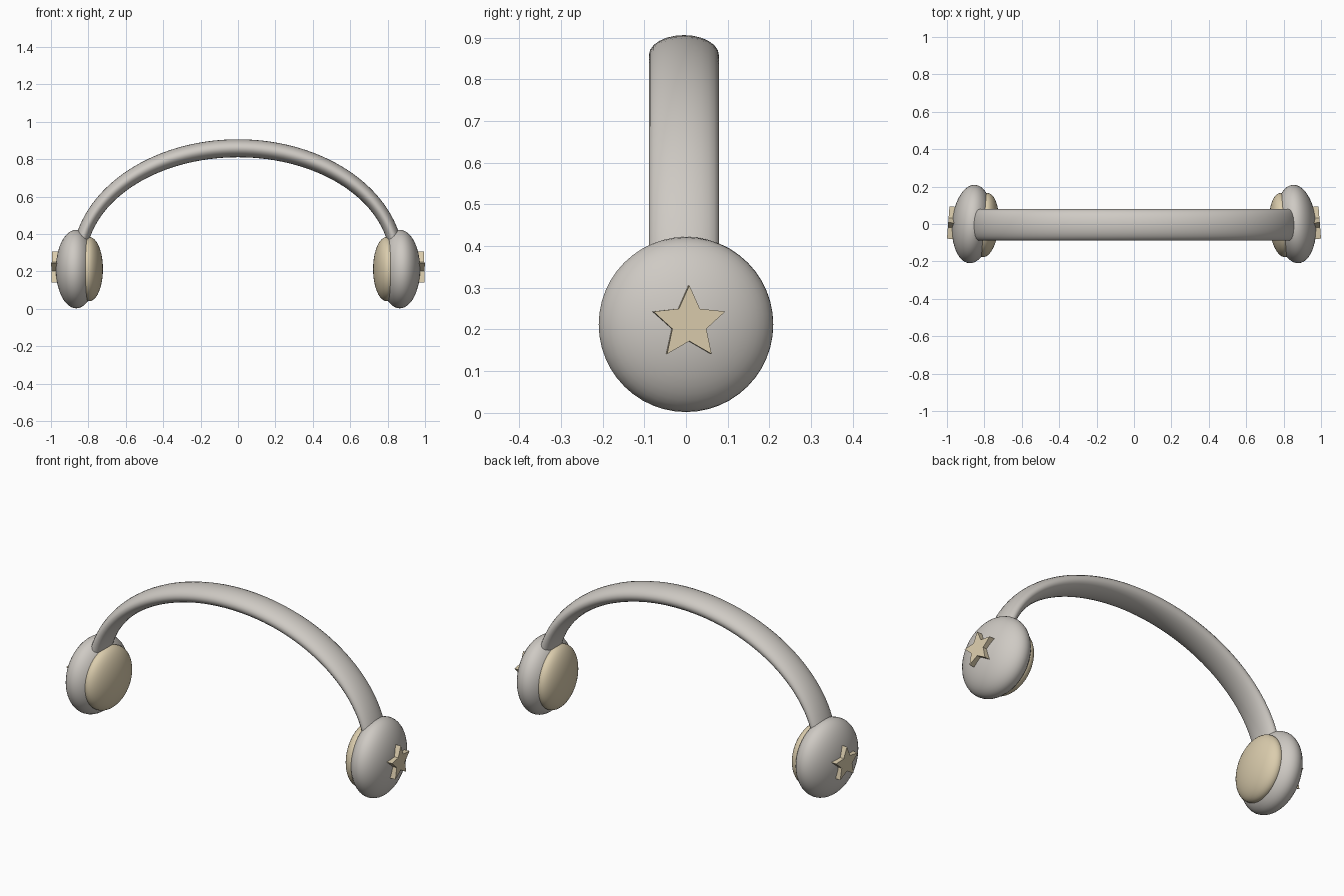
import bpy, bmesh, math
from mathutils import Matrix, Vector

if "Cube" in bpy.data.objects:
    bpy.data.objects.remove(bpy.data.objects["Cube"])


def material(name, rgb):
    m = bpy.data.materials.new(name)
    m.diffuse_color = (*rgb, 1)
    m.use_nodes = True
    m.node_tree.nodes["Principled BSDF"].inputs["Base Color"].default_value = m.diffuse_color
    return m


GREY = material("warm grey", (0.62, 0.59, 0.55))
CREAM = material("cream", (0.71, 0.61, 0.42))


def make_object(name, bm, mat, smooth=True):
    bmesh.ops.recalc_face_normals(bm, faces=bm.faces)
    for f in bm.faces:
        f.smooth = smooth
    mesh = bpy.data.meshes.new(name)
    bm.to_mesh(mesh)
    bm.free()
    mesh.materials.append(mat)
    ob = bpy.data.objects.new(name, mesh)
    bpy.context.collection.objects.link(ob)
    return ob


def ellipsoid(name, offset, rx, r, place, mat):
    bm = bmesh.new()
    bmesh.ops.create_uvsphere(bm, u_segments=48, v_segments=24, radius=1)
    fit = (Matrix.Translation((offset, 0, 0)) @ Matrix.Diagonal((rx, r, r, 1))
           @ Matrix.Rotation(math.pi / 2, 4, 'Y'))
    bm.transform(place @ fit)
    make_object(name, bm, mat)


def star(name, place, x_in, x_out, r_out, r_in):
    bm = bmesh.new()
    ring = []
    for i in range(10):
        a = math.pi * i / 5
        r = r_in if i % 2 else r_out
        ring.append(bm.verts.new((x_in, r * math.sin(a), r * math.cos(a))))
    face = bm.faces.new(ring)
    ext = bmesh.ops.extrude_face_region(bm, geom=[face])
    verts = [v for v in ext["geom"] if isinstance(v, bmesh.types.BMVert)]
    bmesh.ops.translate(bm, verts=verts, vec=(x_out - x_in, 0, 0))
    bm.transform(place)
    make_object(name, bm, CREAM, smooth=False)


# Headband: oval section swept along half an ellipse, thinner at the ends
STEPS, SIDES = 64, 24
bm = bmesh.new()
rings = []
for i in range(STEPS + 1):
    t = math.pi * i / STEPS
    c, s = math.cos(t), math.sin(t)
    centre = Vector((0.85 * c, -0.005, 0.25 + 0.608 * s))
    normal = Vector((0.608 * c, 0, 0.85 * s)).normalized()
    half = 0.036 + 0.012 * s * s
    ring = []
    for j in range(SIDES):
        a = 2 * math.pi * j / SIDES
        p = centre + normal * half * math.sin(a)
        p.y += 0.084 * math.cos(a)
        ring.append(bm.verts.new(p))
    rings.append(ring)
for a, b in zip(rings, rings[1:]):
    for j in range(SIDES):
        k = (j + 1) % SIDES
        bm.faces.new((a[j], a[k], b[k], b[j]))
bm.faces.new(rings[0])
bm.faces.new(rings[-1])
make_object("headband", bm, GREY)

# Ear cups, cushions and star badges, turned slightly and mirrored
for side, sx in (("right", 1), ("left", -1)):
    place = (Matrix.Diagonal((sx, 1, 1, 1)) @ Matrix.Translation((0.865, 0, 0.212))
             @ Matrix.Rotation(math.radians(4.5), 4, 'Z'))
    ellipsoid(side + "_ear_cup", 0, 0.108, 0.21, place, GREY)
    ellipsoid(side + "_cushion", -0.070, 0.072, 0.172, place, CREAM)
    star(side + "_star_badge", place @ Matrix.Translation((0, -0.002, 0.003)),
         0.06, 0.1285, 0.091, 0.043)
